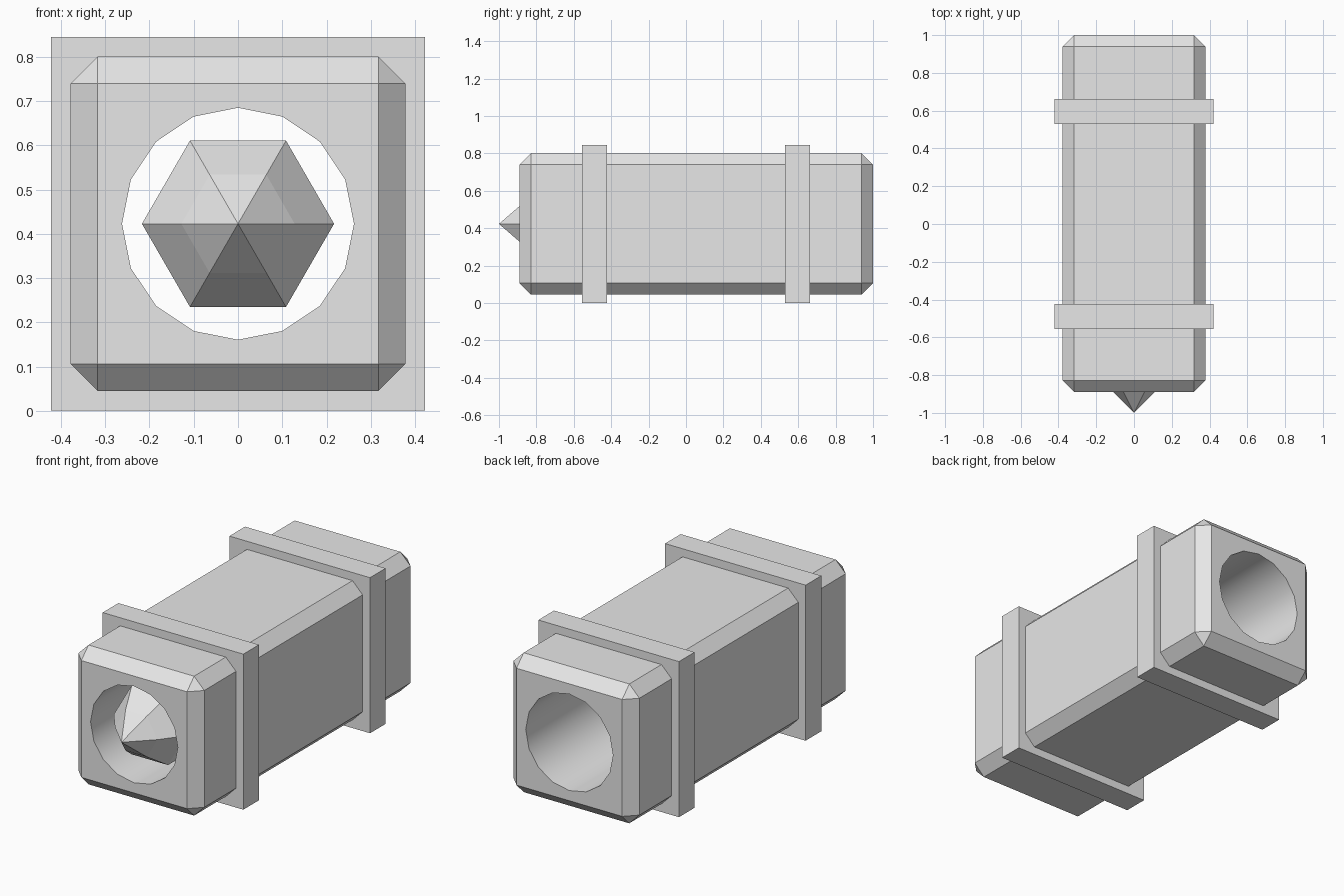
import bpy
import bmesh
import math
from mathutils import Matrix

cube = bpy.data.objects.get("Cube")
if cube:
    bpy.data.objects.remove(cube, do_unlink=True)

MID_Z = 0.423
grey = bpy.data.materials.new("light_grey")
grey.use_nodes = True
grey.diffuse_color = (0.8, 0.8, 0.8, 1)
grey.node_tree.nodes["Principled BSDF"].inputs["Base Color"].default_value = (0.8, 0.8, 0.8, 1)


def make_object(name, bm):
    bmesh.ops.recalc_face_normals(bm, faces=bm.faces)
    mesh = bpy.data.meshes.new(name)
    bm.to_mesh(mesh)
    bm.free()
    mesh.materials.append(grey)
    obj = bpy.data.objects.new(name, mesh)
    bpy.context.collection.objects.link(obj)
    return obj


def box(name, half, y0, y1, chamfer=0):
    """Square bar along y, centred on the tube axis."""
    bm = bmesh.new()
    bmesh.ops.create_cube(bm, size=1, matrix=Matrix.Translation((0, (y0 + y1) / 2, MID_Z))
                          @ Matrix.Diagonal((2 * half, y1 - y0, 2 * half, 1)))
    if chamfer:
        bmesh.ops.bevel(bm, geom=bm.edges[:], offset=chamfer, segments=1,
                        affect='EDGES', profile=0.5)
    return make_object(name, bm)


def lathe(name, sides, profile):
    """Faceted solid along y from (radius, y) pairs, closed at both ends."""
    bm = bmesh.new()
    rings = []
    for radius, y in profile:
        count = sides if radius else 1
        angles = [2 * math.pi * i / sides for i in range(count)]
        rings.append([bm.verts.new((radius * math.cos(a), y, MID_Z + radius * math.sin(a)))
                      for a in angles])
    for a, b in zip(rings, rings[1:]):
        for i in range(sides):
            j = (i + 1) % sides
            if len(a) == 1:
                bm.faces.new((a[0], b[i], b[j]))
            else:
                bm.faces.new((a[i], b[i], b[j], a[j]))
    for ring in (rings[0], rings[-1]):
        if len(ring) > 1:
            bm.faces.new(ring)
    return make_object(name, bm)


def cut(obj, cutter):
    """Subtract the cutter and apply the result."""
    mod = obj.modifiers.new("cut", 'BOOLEAN')
    mod.operation = 'DIFFERENCE'
    mod.solver = 'EXACT'
    mod.object = cutter
    bpy.ops.object.select_all(action='DESELECT')
    bpy.context.view_layer.objects.active = obj
    obj.select_set(True)
    bpy.ops.object.modifier_apply(modifier=mod.name)
    bpy.data.objects.remove(cutter, do_unlink=True)


# Chamfered housing with a smooth round bore right through it
housing = box("housing", 0.378, -0.89, 1.0, 0.061)
cut(housing, lathe("bore_cutter", 16, [(0.262, -1.2), (0.262, 1.2)]))
bpy.ops.object.shade_smooth_by_angle(angle=math.radians(30))

# Square bands around the housing, open in the middle
for name, y0, y1 in (("front_band", -0.557, -0.423), ("rear_band", 0.529, 0.663)):
    band = box(name, 0.422, y0, y1)
    cut(band, box("band_cutter", 0.32, y0 - 0.1, y1 + 0.1))

# Six-sided pointed rod sitting inside the bore
lathe("pointed_rod", 6, [(0, -1.0), (0.128, -0.872), (0.217, -0.755), (0.217, 0.0)])
